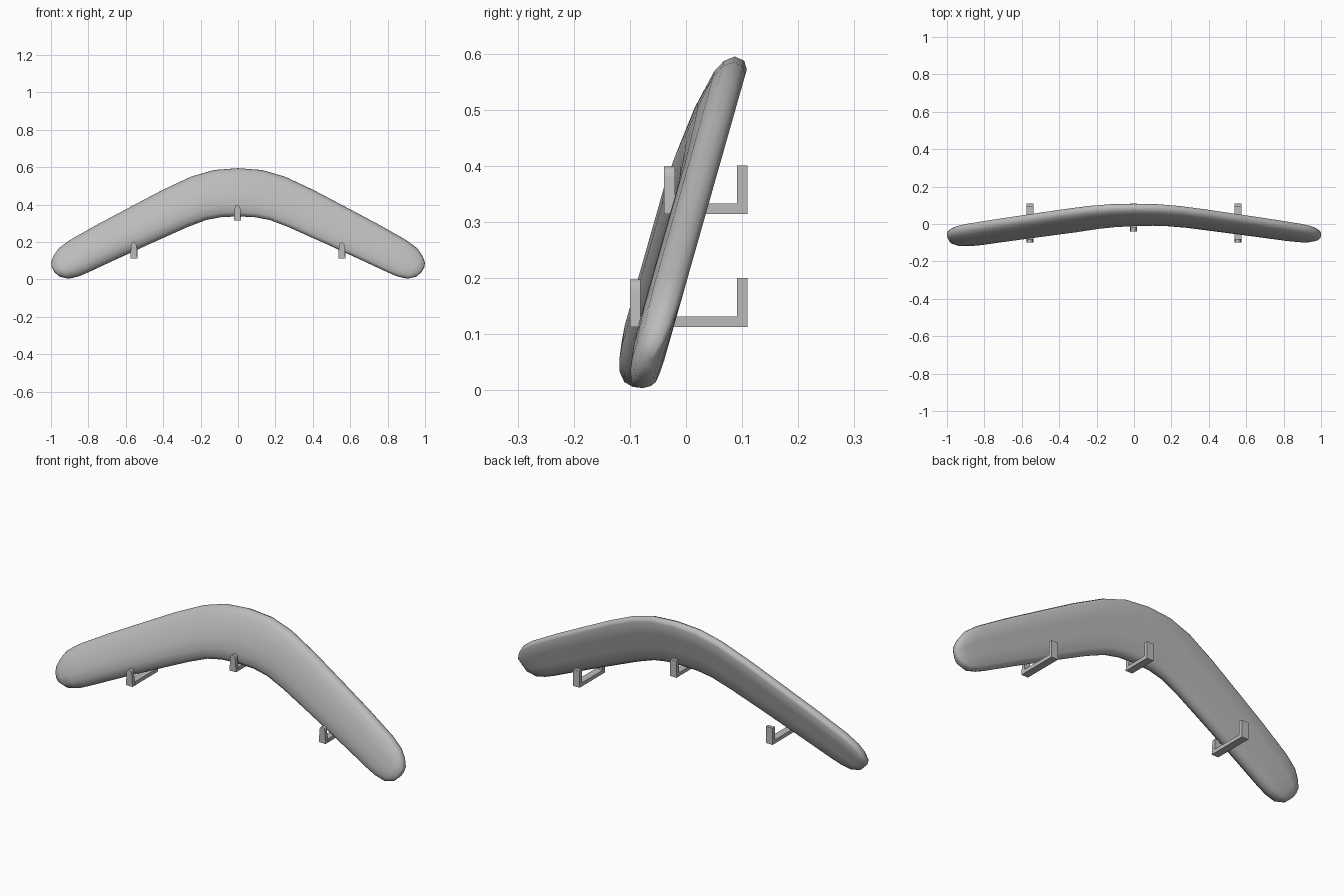
import bpy, bmesh, math

if "Cube" in bpy.data.objects:
    bpy.data.objects.remove(bpy.data.objects["Cube"])

grey = bpy.data.materials.new("grey")
grey.diffuse_color = (0.5, 0.5, 0.5, 1)
grey.use_nodes = True
grey.node_tree.nodes["Principled BSDF"].inputs["Base Color"].default_value = grey.diffuse_color


def make_object(name, bm, angle):
    bmesh.ops.recalc_face_normals(bm, faces=bm.faces)
    mesh = bpy.data.meshes.new(name)
    bm.to_mesh(mesh)
    bm.free()
    mesh.materials.append(grey)
    obj = bpy.data.objects.new(name, mesh)
    bpy.context.collection.objects.link(obj)
    bpy.ops.object.select_all(action='DESELECT')
    obj.select_set(True)
    bpy.context.view_layer.objects.active = obj
    bpy.ops.object.shade_smooth_by_angle(angle=math.radians(angle))
    return obj


# Arm stations: outer x, outer z, inner x, inner z, thickness factor
ARM = [(0, .595, 0, .337, 1), (.13, .585, .09, .333, 1), (.25, .55, .17, .318, 1),
       (.40, .48, .27, .28, 1), (.59, .38, .46, .195, 1), (.75, .295, .65, .108, 1),
       (.90, .21, .80, .038, 1), (.96, .165, .85, .017, .95), (.987, .125, .905, .004, .85),
       (1.0, .09, .955, .015, .62), (.996, .065, .982, .04, .3)]
# Cross-section: position from outer to inner edge, depth in front of the back plane
BACK = [(0, .028), (.03, .009), (.09, 0), (.35, 0), (.65, 0), (.91, 0), (.97, .008), (1, .024)]
# Front: position, depth on the right arm, depth on the left arm
FRONT = [(.98, .040, .046), (.91, .051, .066), (.75, .060, .083), (.55, .064, .088),
         (.32, .063, .079), (.1, .056, .058), (.03, .045, .045)]

# Boomerang: leaning sections lofted from one tip to the other
bm = bmesh.new()
stations = [(-a, b, -c, d, f) for a, b, c, d, f in ARM[:0:-1]] + ARM
rings = []
for ox, oz, ix, iz, fac in stations:
    t = max(0, min(1, .5 + ox / .8))
    section = BACK + [(s, l + (r - l) * t) for s, r, l in FRONT]
    ring = []
    for s, d in section:
        z = oz + (iz - oz) * s
        depth = .027 + (d - .027) * fac
        ring.append(bm.verts.new((ox + (ix - ox) * s, -.054 + .284 * z - depth, z)))
    rings.append(ring)
n = len(rings[0])
for a, b in zip(rings, rings[1:]):
    for i in range(n):
        bm.faces.new((a[i], a[(i + 1) % n], b[(i + 1) % n], b[i]))
bm.faces.new(rings[0])
bm.faces.new(rings[-1])
make_object("boomerang", bm, 50)


def prism(bm, outline, axis, lo, hi):
    """Extrude a 2D outline along x or y."""
    ends = []
    for v in (lo, hi):
        ends.append([bm.verts.new((v, p, q) if axis == 'x' else (p, v, q)) for p, q in outline])
    bm.faces.new(ends[0])
    bm.faces.new(ends[1])
    m = len(outline)
    for i in range(m):
        bm.faces.new((ends[0][i], ends[0][(i + 1) % m], ends[1][(i + 1) % m], ends[1][i]))


# Hook: back post and floor bar in one L profile, plus a tapered round-topped front post
def hook(name, x, front, base):
    bm = bmesh.new()
    th, w, back = .019, .019, .11
    top = base + .087
    prism(bm, [(front + th, base), (back, base), (back, top), (back - th, top),
               (back - th, base + th), (front + th, base + th)], 'x', x - w, x + w)
    arc = [(x + .015 * math.cos(math.pi * k / 8), top - .022 + .02 * math.sin(math.pi * k / 8))
           for k in range(9)]
    prism(bm, [(x - w, base), (x + w, base)] + arc, 'y', front, front + th)
    make_object(name, bm, 35)


hook("left_hook", -.557, -.1, .113)
hook("right_hook", .555, -.1, .113)
hook("middle_hook", -.003, -.039, .314)
